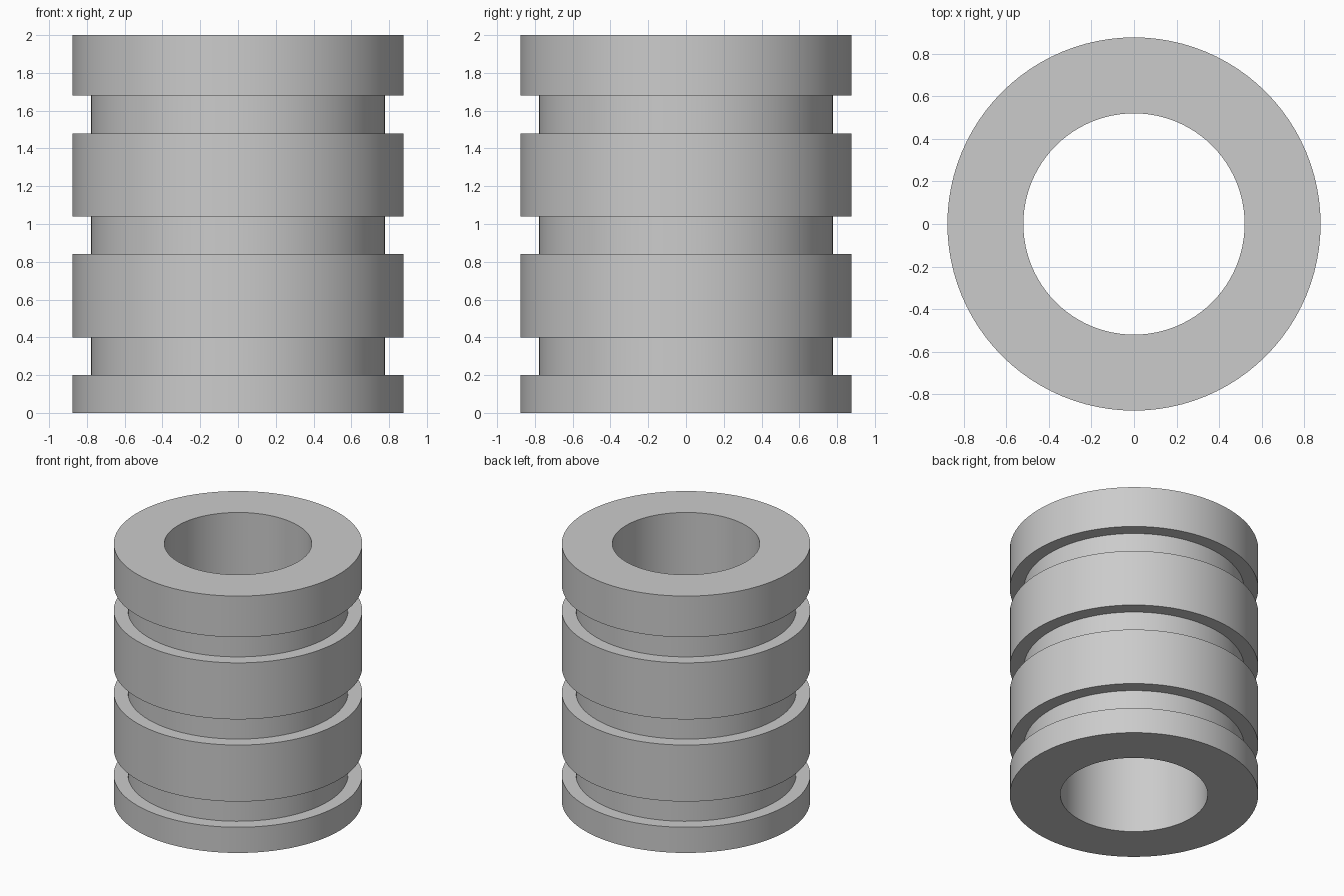
import bpy, bmesh, math

cube = bpy.data.objects.get("Cube")
if cube:
    bpy.data.objects.remove(cube, do_unlink=True)

OUTER, GROOVE, BORE = 0.877, 0.777, 0.52
HEIGHT, GROOVE_WIDTH = 2.0, 0.2
GROOVE_BOTTOMS = (0.2, 0.84, 1.48)
SEGMENTS = 96

# Plain grey material
grey = bpy.data.materials.new("plain grey")
grey.use_nodes = True
colour = (0.6, 0.6, 0.6, 1)
grey.diffuse_color = colour
grey.node_tree.nodes["Principled BSDF"].inputs["Base Color"].default_value = colour

# Closed cross-section: bore, then the outer wall with its grooves
profile = [(BORE, HEIGHT), (BORE, 0), (OUTER, 0)]
for z in GROOVE_BOTTOMS:
    top = z + GROOVE_WIDTH
    profile += [(OUTER, z), (GROOVE, z), (GROOVE, top), (OUTER, top)]
profile.append((OUTER, HEIGHT))

# Revolve the cross-section into the sleeve
bm = bmesh.new()
verts = [bm.verts.new((r, 0, z)) for r, z in profile]
edges = [bm.edges.new((v, verts[(i + 1) % len(verts)])) for i, v in enumerate(verts)]
bmesh.ops.spin(bm, geom=verts + edges, cent=(0, 0, 0), axis=(0, 0, 1),
               angle=math.tau, steps=SEGMENTS, use_merge=True)
bmesh.ops.remove_doubles(bm, verts=bm.verts, dist=0.0001)
bmesh.ops.recalc_face_normals(bm, faces=bm.faces)
mesh = bpy.data.meshes.new("grooved_sleeve")
bm.to_mesh(mesh)
bm.free()

sleeve = bpy.data.objects.new("grooved_sleeve", mesh)
mesh.materials.append(grey)
bpy.context.collection.objects.link(sleeve)

# Smooth the round walls and keep the rims sharp
bpy.ops.object.select_all(action='DESELECT')
sleeve.select_set(True)
bpy.context.view_layer.objects.active = sleeve
bpy.ops.object.shade_smooth_by_angle(angle=math.radians(30))
